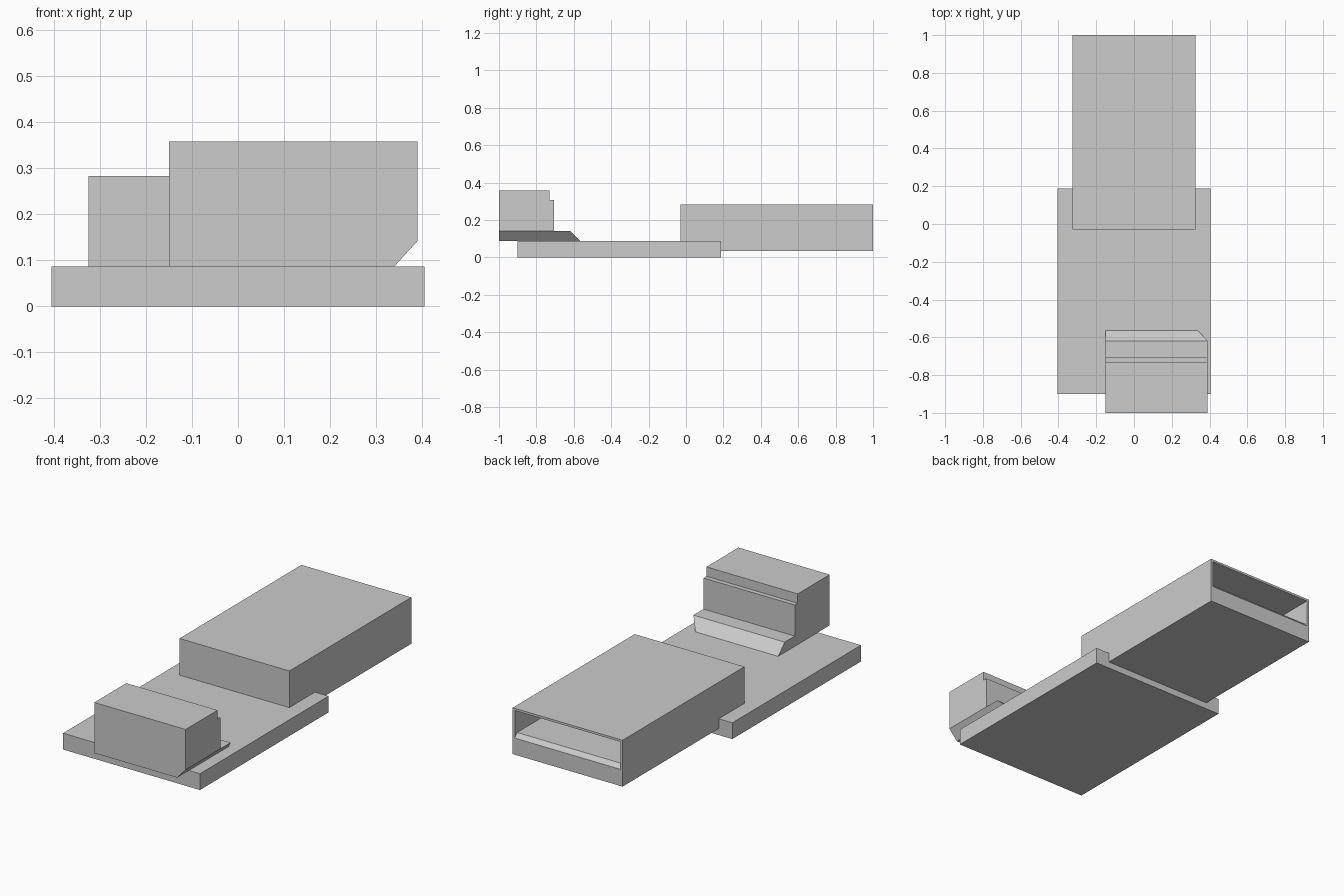
import bpy
import bmesh

cube = bpy.data.objects.get("Cube")
if cube:
    bpy.data.objects.remove(cube, do_unlink=True)

# One plain grey for every part
grey = bpy.data.materials.new("light_grey")
grey.use_nodes = True
colour = (0.604, 0.604, 0.604, 1.0)
grey.diffuse_color = colour
grey.node_tree.nodes["Principled BSDF"].inputs["Base Color"].default_value = colour


def prism(name, profile, x0, x1):
    """Extrude a (y, z) side profile from x0 to x1."""
    bm = bmesh.new()
    face = bm.faces.new([bm.verts.new((x0, y, z)) for y, z in profile])
    made = bmesh.ops.extrude_face_region(bm, geom=[face])["geom"]
    moved = [g for g in made if isinstance(g, bmesh.types.BMVert)]
    bmesh.ops.translate(bm, verts=moved, vec=(x1 - x0, 0, 0))
    bmesh.ops.recalc_face_normals(bm, faces=bm.faces)
    mesh = bpy.data.meshes.new(name)
    bm.to_mesh(mesh)
    bm.free()
    mesh.materials.append(grey)
    obj = bpy.data.objects.new(name, mesh)
    bpy.context.collection.objects.link(obj)
    return obj


def rect(y0, y1, z0, z1):
    return [(y0, z0), (y1, z0), (y1, z1), (y0, z1)]


# Flat base board
base_z = 0.087
prism("base_board", rect(-0.9, 0.187, 0, base_z), -0.405, 0.405)

# Hollow case, open at the back with a sloped lip on its floor
half, wall = 0.325, 0.012
case = prism("hollow_case", rect(-0.03, 1, 0.035, 0.283), -half, half)
cavity = [(0.0, 0.146), (0.98, 0.146), (1.02, 0.102), (1.02, 0.271), (0.0, 0.271)]
cutter = prism("cavity_cutter", cavity, wall - half, half - wall)
cutter.hide_render = True
cutter.hide_set(True)
cut = case.modifiers.new("cavity", 'BOOLEAN')
cut.operation = 'DIFFERENCE'
cut.solver = 'EXACT'
cut.object = cutter

# Stepped block at the front
left, right, foot_z = -0.15, 0.39, 0.142
block = [(-1, foot_z), (-0.705, foot_z), (-0.705, 0.308),
         (-0.73, 0.308), (-0.73, 0.358), (-1, 0.358)]
prism("stepped_block", block, left, right)

# Foot of the block: sloped back, undercut on the outer side
foot = prism("block_foot", [(-1, base_z), (-0.565, base_z), (-0.62, foot_z), (-1, foot_z)],
             left, right)
for v in foot.data.vertices:
    if v.co.x > 0 and v.co.z < 0.1:
        v.co.x -= 0.05
